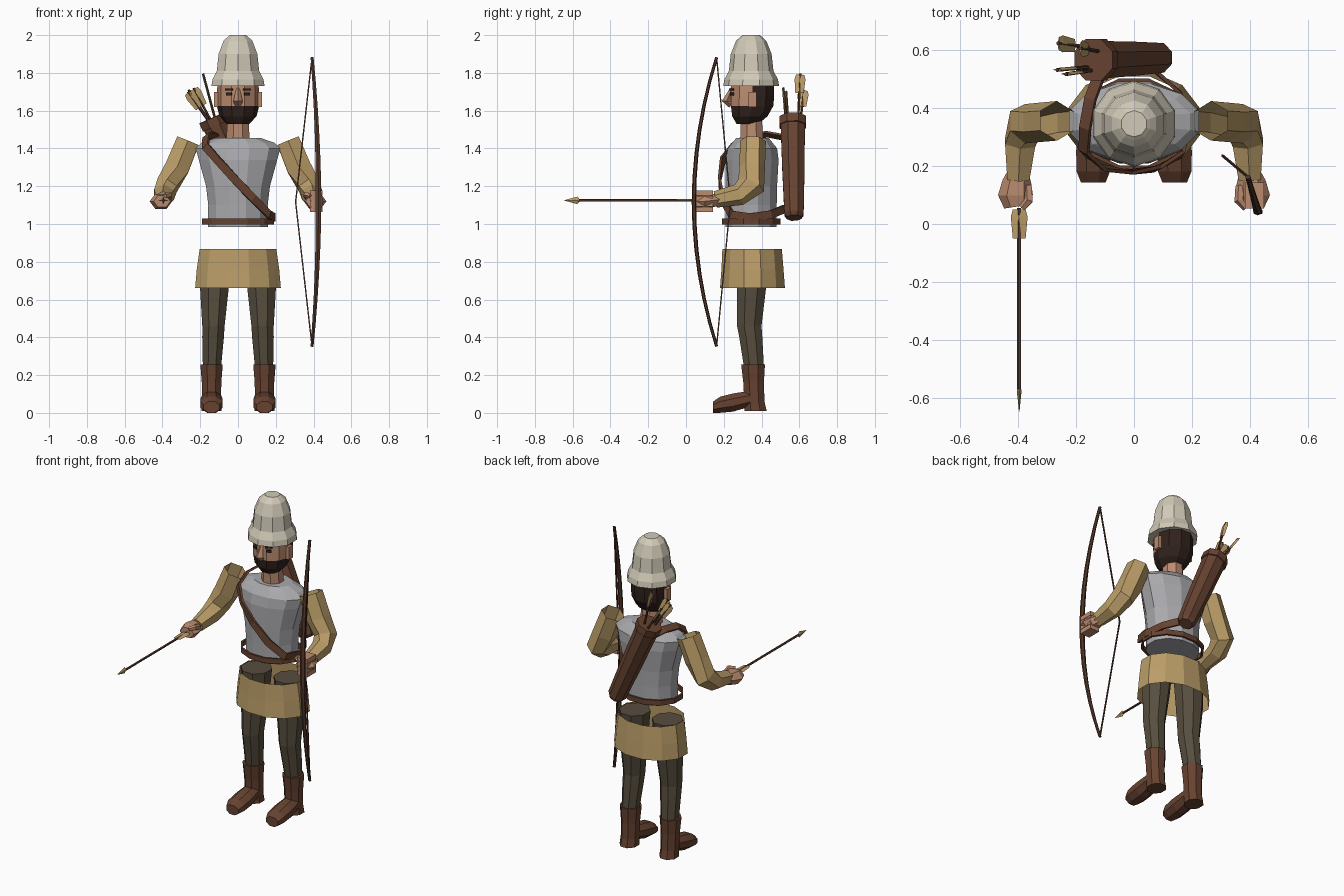
import bpy, bmesh, math
from mathutils import Vector, Matrix

if "Cube" in bpy.data.objects:
    bpy.data.objects.remove(bpy.data.objects["Cube"])


def material(name, rgb):
    m = bpy.data.materials.new(name)
    m.diffuse_color = (*rgb, 1)
    m.use_nodes = True
    m.node_tree.nodes["Principled BSDF"].inputs["Base Color"].default_value = m.diffuse_color
    return m


CREAM = material("helmet_cream", (0.64, 0.59, 0.48))
GREY = material("mail_grey", (0.40, 0.40, 0.42))
TAN = material("cloth_tan", (0.50, 0.34, 0.14))
PANTS = material("trouser_olive", (0.095, 0.075, 0.048))
LEATHER = material("leather_brown", (0.135, 0.055, 0.030))
WOOD = material("bow_wood", (0.095, 0.042, 0.025))
SKIN = material("skin", (0.50, 0.26, 0.16))
HAIR = material("hair_dark", (0.030, 0.016, 0.012))
X, Y, Z = Vector((1, 0, 0)), Vector((0, 1, 0)), Vector((0, 0, 1))


def finish(name, bm, mats):
    bmesh.ops.recalc_face_normals(bm, faces=bm.faces[:])
    me = bpy.data.meshes.new(name)
    bm.to_mesh(me)
    bm.free()
    for m in mats:
        me.materials.append(m)
    ob = bpy.data.objects.new(name, me)
    bpy.context.collection.objects.link(ob)
    return ob


def tube(name, pts, radii, n, mat, ref=X, axis=None, off=0.5, caps=(True, True)):
    """Sweep an n-sided ellipse along points; the first radius lies along ref."""
    bm = bmesh.new()
    pts = [Vector(p) for p in pts]
    rings = []
    for i, p in enumerate(pts):
        t = axis or (pts[min(i + 1, len(pts) - 1)] - pts[max(i - 1, 0)]).normalized()
        r = ref(p) if callable(ref) else ref
        u = (r - t * r.dot(t)).normalized()
        v = t.cross(u)
        a, b = radii[i] if isinstance(radii[i], tuple) else (radii[i], radii[i])
        ring = []
        for k in range(n):
            th = 2 * math.pi * (k + off) / n
            ring.append(bm.verts.new(p + u * a * math.cos(th) + v * b * math.sin(th)))
        rings.append(ring)
    for r0, r1 in zip(rings, rings[1:]):
        for k in range(n):
            j = (k + 1) % n
            bm.faces.new((r0[k], r0[j], r1[j], r1[k]))
    for ring, cap in ((rings[0], caps[0]), (rings[-1], caps[1])):
        if cap:
            bm.faces.new(ring)
    return finish(name, bm, [mat])


def loft(name, rows, n, mat, **kw):
    """Stack of horizontal rings given as (z, cx, cy, rx, ry)."""
    return tube(name, [(r[1], r[2], r[0]) for r in rows], [(r[3], r[4]) for r in rows],
                n, mat, axis=Z, **kw)


def box(name, loc, size, mat, rot=None):
    bm = bmesh.new()
    m = Matrix.Translation(loc) @ (rot or Matrix()) @ Matrix.Diagonal((*size, 1))
    bmesh.ops.create_cube(bm, size=1, matrix=m)
    return finish(name, bm, [mat])


def outward(p):
    return Vector((p.x, p.y - 0.345, 0.25 * max(0, p.z - 1.35) * 8))


# Helmet
C = 0.345
loft("helmet", [(1.73, 0, C, .148, .148), (1.765, 0, C, .142, .142), (1.81, 0, C, .118, .118),
                (1.90, 0, C, .108, .108), (1.97, 0, C, .08, .08), (1.99, 0, C, .058, .058),
                (2.0, 0, C, .045, .045)], 10, CREAM)

# Head with beard and hair coloured by height and depth
head = loft("head", [(1.53, 0, .325, .06, .06), (1.57, 0, .338, .098, .098),
                     (1.625, 0, .35, .112, .118), (1.68, 0, .353, .112, .12),
                     (1.76, 0, .353, .108, .12)], 10, SKIN, off=0)
head.data.materials.append(HAIR)
for f in head.data.polygons:
    if f.center.z < 1.62 or f.center.y > 0.36:
        f.material_index = 1
loft("neck", [(1.42, 0, .35, .068, .066), (1.57, 0, .345, .06, .06)], 8, SKIN)
tube("nose", [(0, .243, 1.72), (0, .215, 1.65), (0, .24, 1.63)], [.008, .025, .018], 4, SKIN, off=0)
for s in (-1, 1):
    side = "right" if s < 0 else "left"
    turn = Matrix.Rotation(s * 0.45, 4, 'Z')
    box(side + "_eye", (s * .047, .243, 1.688), (.03, .009, .016), HAIR, turn)
    box(side + "_brow", (s * .047, .242, 1.712), (.042, .009, .009), HAIR, turn)
    box(side + "_ear", (s * .115, .352, 1.66), (.022, .04, .08), SKIN)

# Torso, belt and skirt
loft("torso", [(.985, 0, .345, .165, .14), (1.1, 0, .345, .163, .14), (1.2, 0, .345, .175, .142),
               (1.34, 0, .35, .215, .145), (1.40, 0, .352, .232, .135), (1.43, 0, .352, .20, .11),
               (1.455, 0, .352, .125, .09)], 12, GREY)
loft("belt", [(.998, 0, C, .186, .149), (.998, 0, C, .198, .161), (1.03, 0, C, .198, .161),
              (1.03, 0, C, .186, .149), (.998, 0, C, .186, .149)], 12, LEATHER, caps=(False, False))
loft("skirt", [(.66, 0, .352, .235, .178), (.76, 0, .352, .226, .17), (.868, 0, .35, .21, .163)],
     12, TAN, caps=(False, False))

for s in (-1, 1):
    side = "right" if s < 0 else "left"
    # Legs, boots and feet
    loft(side + "_leg", [(.865, s * .115, .35, .092, .095), (.66, s * .125, .347, .082, .083),
                         (.46, s * .13, .335, .064, .07), (.40, s * .132, .343, .062, .066),
                         (.24, s * .138, .36, .052, .057)], 8, PANTS)
    loft(side + "_boot", [(.255, s * .14, .355, .064, .068), (.16, s * .14, .358, .056, .059),
                          (.06, s * .14, .362, .054, .058), (.01, s * .14, .368, .057, .064)],
         8, LEATHER)
    tube(side + "_foot", [(s * .14, .34, .075), (s * .14, .25, .055), (s * .14, .18, .043),
                          (s * .14, .143, .03)],
         [(.055, .045), (.064, .052), (.062, .046), (.046, .032)], 8, LEATHER, axis=Y)
    # Sleeves with an open shoulder end
    tube(side + "_sleeve", [(s * .265, .355, 1.44), (s * .322, .35, 1.30), (s * .375, .345, 1.205),
                            (s * .392, .28, 1.155), (s * .398, .155, 1.13)],
         [(.07, .068), (.074, .068), (.064, .075), (.06, .058), (.044, .044)], 6, TAN,
         caps=(False, True))
    # Hands and thumbs
    tube(side + "_hand", [(s * .398, .18, 1.13), (s * .403, .145, 1.125), (s * .408, .10, 1.12),
                          (s * .402, .06, 1.12)],
         [(.036, .034), (.05, .04), (.06, .046), (.045, .035)], 6, SKIN, off=0)
    tube(side + "_thumb", [(s * .365, .13, 1.14), (s * .362, .08, 1.155), (s * .385, .055, 1.15)],
         [.016, .017, .012], 5, SKIN)
# Fingers closed around the bow grip
for i in range(4):
    box("bow_finger_%d" % i, (.415, .098, 1.077 + i * .029), (.066, .088, .027), SKIN)

# Bow and drawn string
limb, thick = [], []
for i in range(13):
    k = i / 6 - 1
    limb.append((.426 - .034 * k * k, .042 + .12 * k * k, 1.117 + .765 * k))
    thick.append((.018 - .009 * abs(k), .012 - .004 * abs(k)))
tube("bow_limb", limb, thick, 6, WOOD)
tube("bow_string", [limb[0], (.305, .235, 1.117), limb[-1]], [.005] * 3, 4, WOOD)


def arrow(name, nock, tip, flat):
    """Shaft from nock to tip with flat feathers near the nock."""
    nock, tip = Vector(nock), Vector(tip)
    d = (tip - nock).normalized()
    tube(name + "_shaft", [nock, tip], [.007, .007], 5, WOOD, ref=flat)
    tube(name + "_feather", [nock + d * .005, nock + d * .03, nock + d * .105],
         [(.022, .005), (.029, .006), (.022, .005)], 4, TAN, ref=flat, off=0)


# Hand-held arrow pointing forward
arrow("held_arrow", (-.395, .055, 1.125), (-.395, -.59, 1.125), X)
tube("arrow_head", [(-.395, -.565, 1.125), (-.395, -.575, 1.125), (-.395, -.645, 1.125)],
     [(.006, .008), (.008, .02), (.001, .001)], 4, TAN, off=0)

# Quiver on the back, with rim and spare arrows
top, bottom = Vector((-.135, .565, 1.55)), Vector((.088, .572, 1.042))
ax = (bottom - top).normalized()
tube("quiver", [top, top.lerp(bottom, .5), bottom - ax * .01, bottom + ax * .01],
     [.07, .064, .055, .042], 8, LEATHER, ref=Y)
tube("quiver_rim", [top - ax * .012, top + ax * .035], [.077, .077], 8, LEATHER, ref=Y)
nocks = [(-.185, .605, 1.795), (-.265, .53, 1.70), (-.262, .622, 1.71), (-.235, .515, 1.72)]
for i, n in enumerate(nocks):
    foot = top + ax * .1 + Vector((0, (Vector(n).y - .565) * .6, 0))
    arrow("spare_arrow_%d" % i, n, foot, Y if i % 2 == 0 else X)

# Shoulder strap looping around the torso to the quiver
strap = [(-.12, .51, 1.46), (-.15, .43, 1.475), (-.168, .33, 1.465), (-.172, .25, 1.41),
         (-.11, .195, 1.34), (-.02, .178, 1.24), (.08, .19, 1.135), (.165, .24, 1.05),
         (.192, .34, 1.035), (.16, .45, 1.05), (.08, .52, 1.08)]
tube("shoulder_strap", strap, [(.009, .031)] * len(strap), 4, LEATHER, ref=outward)
